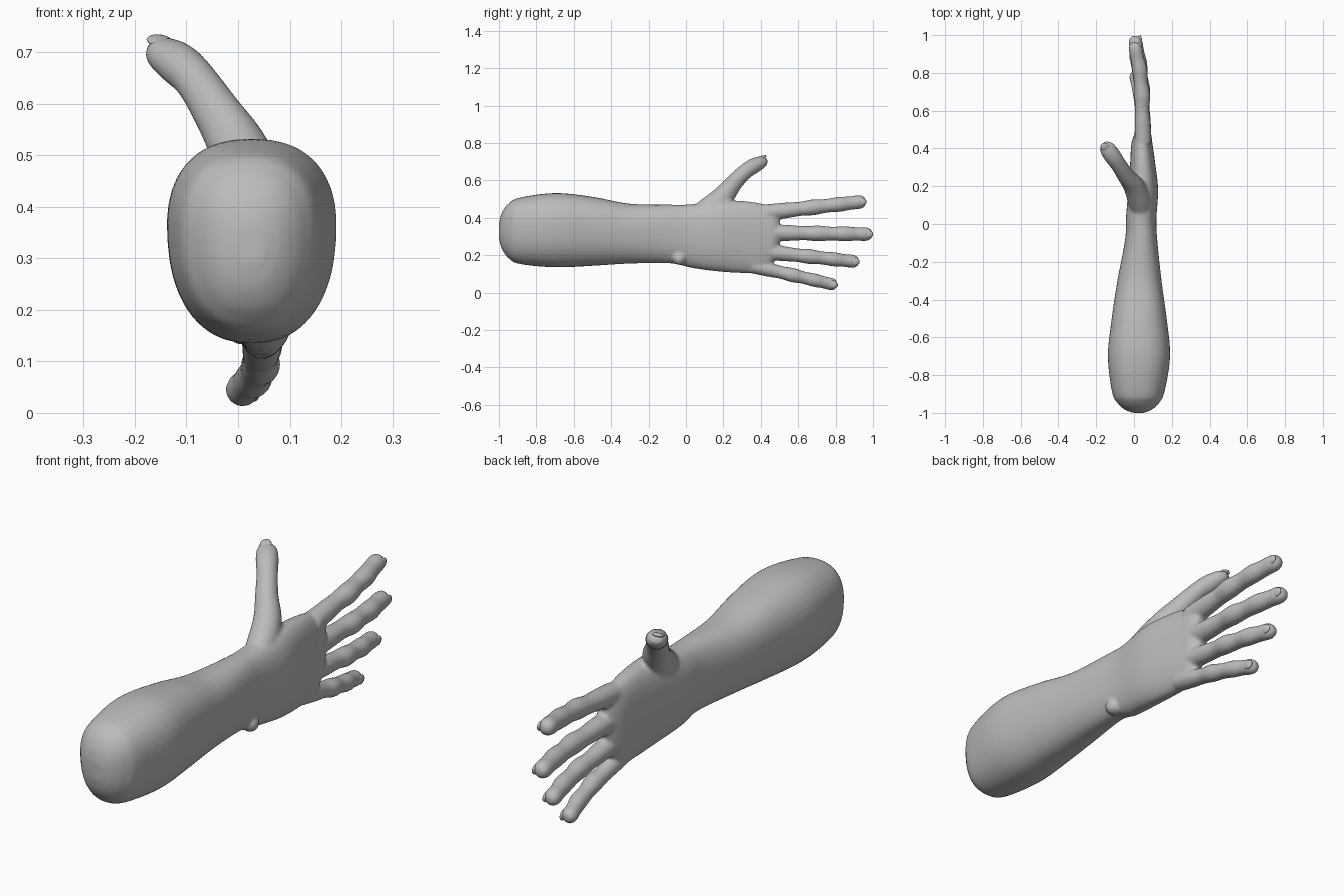
import bpy, bmesh, math
from mathutils import Vector, Matrix

if "Cube" in bpy.data.objects:
    bpy.data.objects.remove(bpy.data.objects["Cube"])

skin = bpy.data.materials.new("skin grey")
skin.diffuse_color = (0.5, 0.5, 0.5, 1)
skin.use_nodes = True
skin.node_tree.nodes["Principled BSDF"].inputs["Base Color"].default_value = skin.diffuse_color


def spline(rows, steps):
    """Catmull-Rom interpolation of rows of numbers."""
    rows = [Vector(r) for r in rows]
    out = []
    for i in range(len(rows) - 1):
        a, b, c, d = rows[max(i - 1, 0)], rows[i], rows[i + 1], rows[min(i + 2, len(rows) - 1)]
        for k in range(steps):
            t = k / steps
            out.append(b + (c - a) * (0.5 * t) + (a * 2 - b * 5 + c * 4 - d) * (0.5 * t * t)
                       + (b * 3 - a - c * 3 + d) * (0.5 * t ** 3))
    return out + [rows[-1]]


def loft(bm, rows, steps=5, sides=28, power=2.0, egg=0.0, straight=False):
    """Closed tube through rows of (x, y, z, half width, half height)."""
    rows = spline(rows, steps)
    rings = []
    for i, r in enumerate(rows):
        n, p = rows[min(i + 1, len(rows) - 1)], rows[max(i - 1, 0)]
        t = Vector((0, 1, 0)) if straight else Vector((n - p)[:3]).normalized()
        u = t.cross(Vector((0, 0, 1))).normalized()
        v = u.cross(t)
        ring = []
        for k in range(sides):
            a = 2 * math.pi * k / sides
            c, s = math.cos(a), math.sin(a)
            c = math.copysign(abs(c) ** (2 / power), c)
            s = math.copysign(abs(s) ** (2 / power), s)
            ring.append(bm.verts.new(Vector(r[:3]) + u * (c * r[3] * (1 + egg * s)) + v * (s * r[4])))
        rings.append(ring)
    for a, b in zip(rings, rings[1:]):
        for k in range(sides):
            j = (k + 1) % sides
            bm.faces.new((a[k], a[j], b[j], b[k]))
    bm.faces.new(rings[0][::-1])
    bm.faces.new(rings[-1])


def finish(bm, name):
    bmesh.ops.recalc_face_normals(bm, faces=bm.faces)
    me = bpy.data.meshes.new(name)
    bm.to_mesh(me)
    bm.free()
    ob = bpy.data.objects.new(name, me)
    bpy.context.collection.objects.link(ob)
    me.materials.append(skin)
    for p in me.polygons:
        p.use_smooth = True
    return ob


body = bmesh.new()

# forearm and palm: (y, x min, x max, z min, z max)
sections = [
    (-1.0, 0.00, 0.05, 0.29, 0.37), (-0.985, -0.045, 0.09, 0.235, 0.425),
    (-0.95, -0.085, 0.13, 0.185, 0.475), (-0.89, -0.115, 0.16, 0.153, 0.507),
    (-0.70, -0.137, 0.19, 0.135, 0.532), (-0.50, -0.117, 0.172, 0.143, 0.512),
    (-0.30, -0.087, 0.145, 0.155, 0.475), (-0.08, -0.046, 0.122, 0.156, 0.47),
    (0.03, -0.042, 0.118, 0.132, 0.472), (0.18, -0.03, 0.127, 0.112, 0.492),
    (0.32, -0.02, 0.112, 0.104, 0.488), (0.42, -0.014, 0.098, 0.108, 0.472),
    (0.47, 0.0, 0.09, 0.17, 0.46), (0.50, 0.02, 0.07, 0.24, 0.42)]
loft(body, [((a + b) / 2, y, (c + d) / 2, (b - a) / 2, (d - c) / 2) for y, a, b, c, d in sections],
     sides=40, power=2.35, egg=0.08, straight=True)

# wrist bone
bmesh.ops.create_uvsphere(body, u_segments=20, v_segments=12, radius=0.036,
                          matrix=Matrix.Translation((0.082, -0.035, 0.183)))

# thumb with its fleshy root
loft(body, [(0.045, 0.03, 0.38, 0.05, 0.06), (0.03, 0.12, 0.44, 0.062, 0.068),
            (0.0, 0.20, 0.515, 0.056, 0.058), (-0.042, 0.255, 0.585, 0.046, 0.047),
            (-0.082, 0.315, 0.645, 0.042, 0.041), (-0.115, 0.362, 0.677, 0.045, 0.041),
            (-0.145, 0.405, 0.698, 0.04, 0.032), (-0.16, 0.428, 0.708, 0.018, 0.014)])

# fingers: root y, root z, tip y, tip z, thickness
fingers = [(0.43, 0.427, 0.962, 0.488, 0.040), (0.45, 0.320, 0.997, 0.312, 0.040),
           (0.43, 0.218, 0.925, 0.163, 0.038), (0.36, 0.142, 0.808, 0.038, 0.036)]
# along the finger: fraction, x, relative radius (joints swell)
profile = [(0.0, 0.048, 1.12), (0.18, 0.046, 1.06), (0.34, 0.043, 0.95), (0.47, 0.044, 1.06),
           (0.60, 0.036, 0.92), (0.73, 0.030, 1.0), (0.84, 0.018, 0.9), (0.93, 0.009, 0.92),
           (0.975, 0.006, 0.74), (1.0, 0.006, 0.32)]
for y0, z0, y1, z1, r in fingers:
    loft(body, [(x, y0 + (y1 - y0) * f, z0 + (z1 - z0) * f, r * k, r * k) for f, x, k in profile])

# blend every part into one skin
arm = finish(body, "arm_and_hand")
bpy.context.view_layer.objects.active = arm
arm.select_set(True)
rem = arm.modifiers.new("blend", 'REMESH')
rem.mode = 'VOXEL'
rem.voxel_size = 0.0075
rem.use_smooth_shade = True
smo = arm.modifiers.new("soften", 'SMOOTH')
smo.factor = 0.5
smo.iterations = 5
for m in ("blend", "soften"):
    bpy.ops.object.modifier_apply(modifier=m)


def nail(name, centre, along, normal, length, width):
    """Thin rounded plate lying on a fingertip."""
    a = Vector(along).normalized()
    n = Vector(normal)
    n = (n - a * n.dot(a)).normalized()
    s = n.cross(a)
    rot = Matrix((a, s, n)).transposed().to_4x4()
    bm = bmesh.new()
    bmesh.ops.create_uvsphere(bm, u_segments=16, v_segments=8, radius=1, matrix=Matrix.Translation(centre)
                              @ rot @ Matrix.Diagonal((length, width, 0.009, 1)))
    finish(bm, name)


# nails on the back of each finger and the thumb
for label, (y0, z0, y1, z1, r) in zip(("index", "middle", "ring", "little"), fingers):
    d = Vector((-0.05, y1 - y0, z1 - z0)).normalized()
    nail(label + "_nail", Vector((0.031, y1, z1)) - d * 0.022, d, (1, 0, 0), 0.026, 0.021)
nail("thumb_nail", (-0.152, 0.405, 0.722), (-0.04, 0.05, 0.02), (0, -0.3, 1), 0.028, 0.024)
